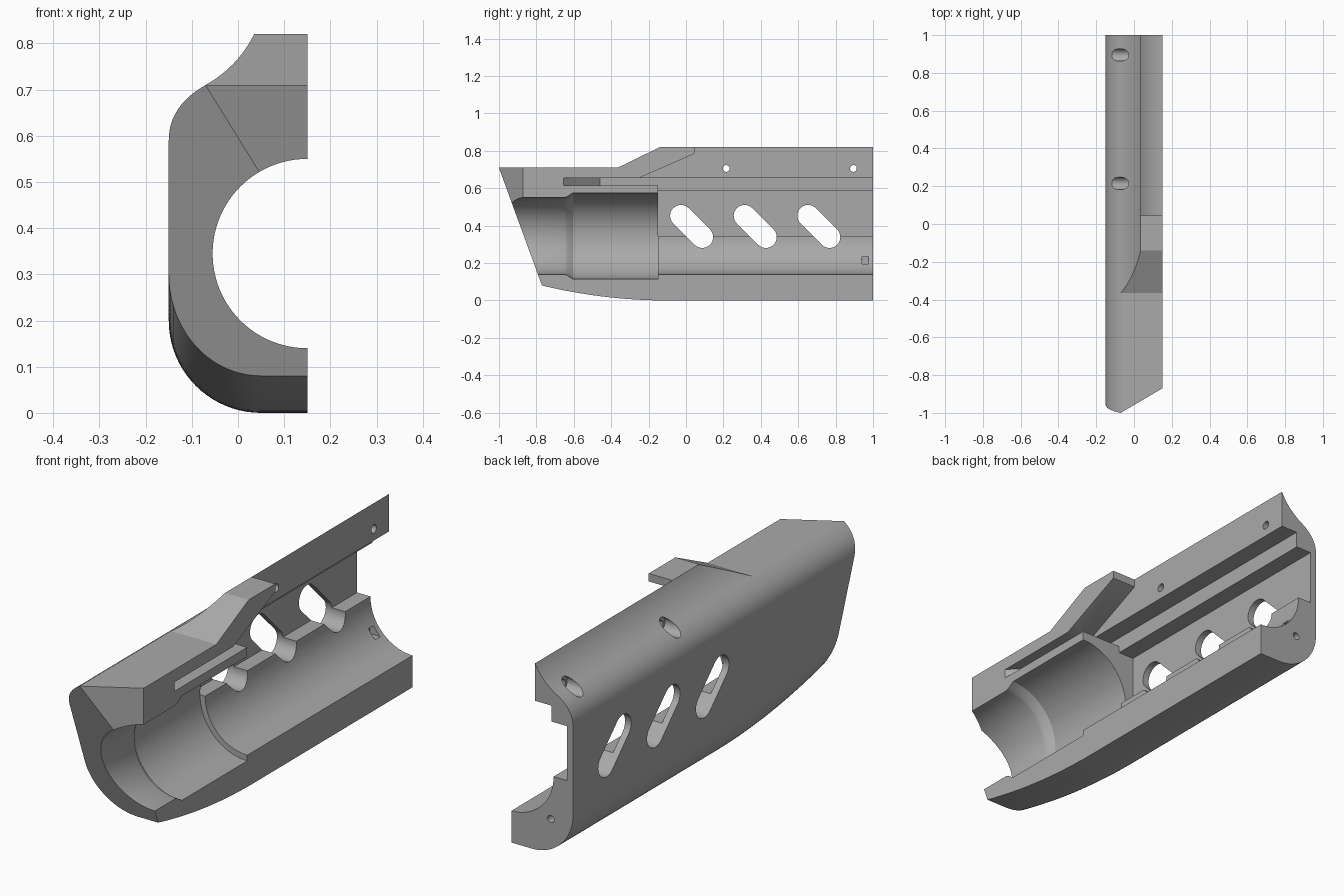
import bpy, bmesh
from math import cos, sin, pi, sqrt

if "Cube" in bpy.data.objects:
    bpy.data.objects.remove(bpy.data.objects["Cube"], do_unlink=True)

grey = bpy.data.materials.new("plain_grey")
grey.use_nodes = True
grey.diffuse_color = (0.4, 0.4, 0.4, 1)
grey.node_tree.nodes["Principled BSDF"].inputs["Base Color"].default_value = (0.4, 0.4, 0.4, 1)


def loft(name, rings):
    """Closed solid through a list of equal-length rings of points."""
    bm = bmesh.new()
    rows = [[bm.verts.new(p) for p in ring] for ring in rings]
    n = len(rows[0])
    for a, b in zip(rows, rows[1:]):
        for i in range(n):
            j = (i + 1) % n
            bm.faces.new((a[i], a[j], b[j], b[i]))
    bm.faces.new(rows[0])
    bm.faces.new(rows[-1])
    bmesh.ops.recalc_face_normals(bm, faces=bm.faces)
    mesh = bpy.data.meshes.new(name)
    bm.to_mesh(mesh)
    bm.free()
    obj = bpy.data.objects.new(name, mesh)
    bpy.context.collection.objects.link(obj)
    return obj


def prism(name, pts, axis, lo, hi):
    """Extrude a 2D outline along one axis."""
    place = {"x": lambda u, v, d: (d, u, v),
             "y": lambda u, v, d: (u, d, v),
             "z": lambda u, v, d: (u, v, d)}[axis]
    return loft(name, [[place(u, v, d) for u, v in pts] for d in (lo, hi)])


def rect(u0, u1, v0, v1):
    return [(u0, v0), (u1, v0), (u1, v1), (u0, v1)]


def arc(cu, cv, r, start, end, steps):
    return [(cu + r * cos(start + (end - start) * i / steps),
             cv + r * sin(start + (end - start) * i / steps)) for i in range(steps + 1)]


def circle(cu, cv, r, n=32):
    return arc(cu, cv, r, 0, 2 * pi, n)[:-1]


def bezier(a, c, b, steps=12):
    ts = [i / steps for i in range(steps + 1)]
    return [tuple((1 - t) ** 2 * p + 2 * t * (1 - t) * q + t * t * r
                  for p, q, r in zip(a, c, b)) for t in ts]


# Outer shell: half section swept along y, belly rising towards the front
section = [(0.15, 0)] + arc(0.05, 0.2, 0.2, -pi / 2, -pi, 20)
section += bezier((-0.15, 0.59), (-0.15, 0.665), (-0.07, 0.71))
section += bezier((-0.07, 0.71), (0, 0.75), (0.035, 0.82))[1:] + [(0.15, 0.82)]


def shell_ring(y):
    rise = 0.08 * (max(0, -0.1 - y) / 0.67) ** 2
    return [(x, y, z + (rise if z < 0.201 else 0)) for x, z in section]


stations = [-1.05 + 0.95 * i / 18 for i in range(19)] + [1]
shell = loft("handguard_half", [shell_ring(y) for y in stations])

cutters = []


def cut(name, *args):
    cutters.append(prism(name, *args))


# Slanted nose, nose chamfer and top ramp
cut("nose_cutter", [(-1.106, 1), (-0.741, 0), (-0.705, -0.1), (-2, -0.1), (-2, 1)], "x", -1, 1)
cut("chamfer_cutter", [(-0.24, -1.1), (0.32, -0.77), (0.32, -2), (-0.24, -2)], "z", -1, 2)
cut("ramp_cutter", [(-2, 0.71), (-0.365, 0.71), (-0.14, 0.82), (-0.14, 1), (-2, 1)], "x", -1, 1)

# Stepped inner pockets and the braced wing above them
cut("upper_pocket_cutter", [(-0.25, 0.655), (0.045, 0.785), (0.045, 1), (1.1, 1),
                            (1.1, 0.62), (-0.15, 0.62), (-0.15, 0.655)], "x", 0.035, 0.3)
cut("rail_pocket_cutter", rect(-0.15, 1.1, 0.585, 0.655), "x", -0.045, 0.3)
cut("side_pocket_cutter", rect(-0.15, 1.1, 0.345, 0.585), "x", -0.12, 0.3)
cut("rail_slot_cutter", [(0.25, -0.755), (-0.045, -0.46), (-0.045, 0), (0.25, 0)],
    "z", 0.615, 0.655)

# Round bore with a wider chamber
bore = [(-1.3, 0.205), (-0.65, 0.205), (-0.635, 0.21), (-0.605, 0.23),
        (-0.15, 0.23), (-0.15, 0.205), (1.1, 0.205)]
cutters.append(loft("bore_cutter", [[(x, y, z) for x, z in circle(0.15, 0.345, r, 96)]
                                    for y, r in bore]))

# Three slanted vents
for i in range(3):
    y = -0.027 + 0.34 * i
    slot = arc(y, 0.453, 0.058, pi / 4, 5 * pi / 4, 16)
    slot += arc(y + 0.114, 0.339, 0.058, 5 * pi / 4, 9 * pi / 4, 16)
    cut("vent_cutter", slot, "x", -0.3, 0.12)

# Counterbored screw holes, rear pin hole and small square recess
for y in (0.215, 0.895):
    cut("screw_cutter", circle(y, 0.706, 0.018), "x", -0.3, 0.3)
    cut("screw_head_cutter", circle(y, 0.706, 0.033), "x", -0.3, -0.025)
cut("pin_cutter", circle(-0.042, 0.155, 0.016), "y", 0.85, 1.1)
cut("recess_cutter", rect(0.94, 0.975, 0.195, 0.235), "x", -0.04, 0.1)

# Carve the shell
for c in cutters:
    mod = shell.modifiers.new(c.name, "BOOLEAN")
    mod.operation = "DIFFERENCE"
    mod.solver = "EXACT"
    mod.object = c
bpy.context.view_layer.update()
carved = bpy.data.meshes.new_from_object(
    shell.evaluated_get(bpy.context.evaluated_depsgraph_get()))
shell.modifiers.clear()
shell.data = carved
for c in cutters:
    bpy.data.objects.remove(c, do_unlink=True)

carved.materials.clear()
carved.materials.append(grey)
bpy.ops.object.select_all(action="DESELECT")
shell.select_set(True)
bpy.context.view_layer.objects.active = shell
bpy.ops.object.shade_smooth_by_angle(angle=pi / 7)
